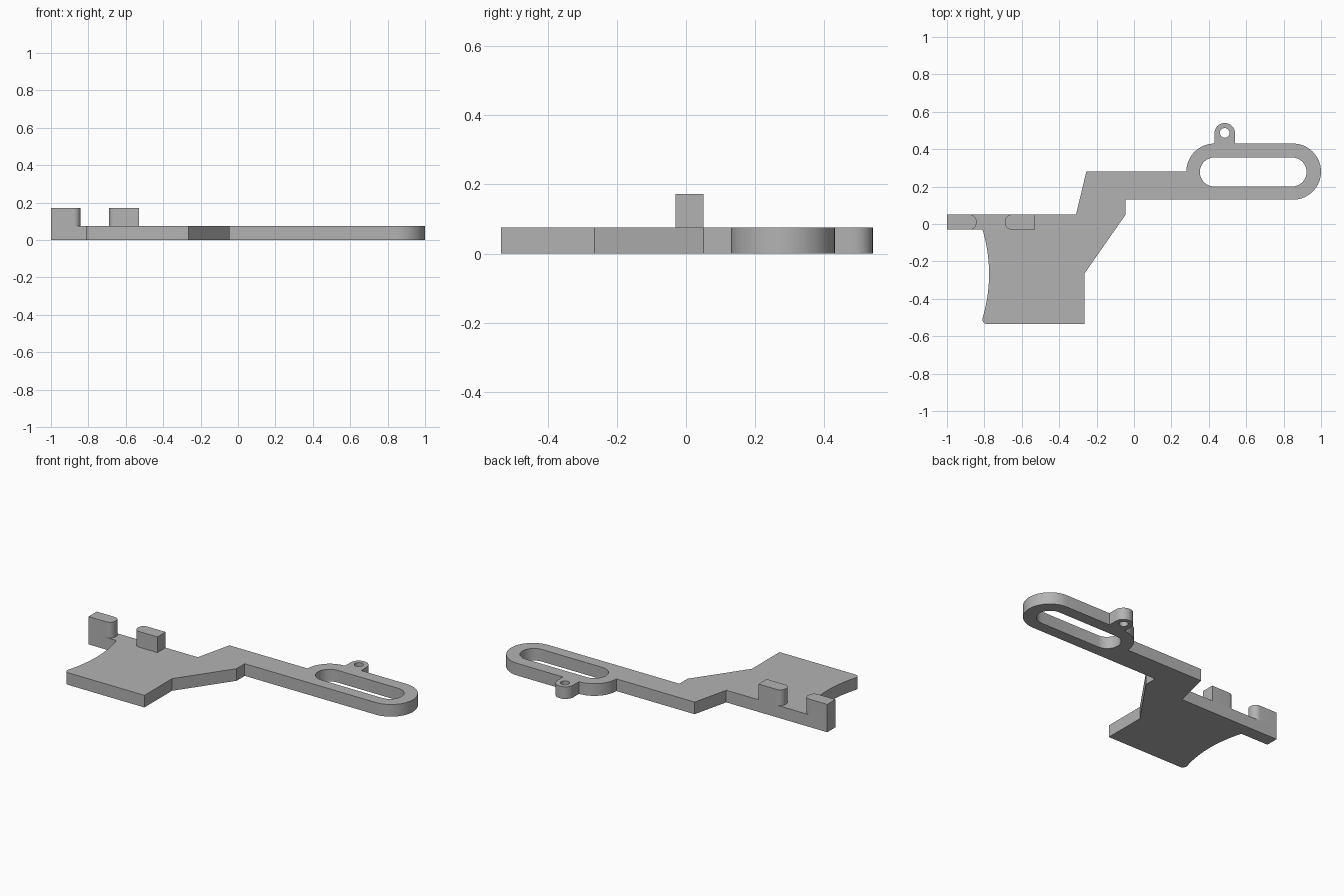
import bpy
import bmesh
from math import cos, sin, radians

cube = bpy.data.objects.get("Cube")
if cube:
    bpy.data.objects.remove(cube, do_unlink=True)

grey = bpy.data.materials.new("plain grey")
grey.use_nodes = True
colour = (0.45, 0.45, 0.45, 1)
grey.diffuse_color = colour
grey.node_tree.nodes["Principled BSDF"].inputs["Base Color"].default_value = colour

THICK = 0.075
PEG_TOP = 0.172


def arc(cx, cy, r, start, end, steps=16):
    """Points along a circular arc, angles in degrees."""
    angles = [radians(start + (end - start) * i / steps) for i in range(steps + 1)]
    return [(cx + r * cos(a), cy + r * sin(a)) for a in angles]


def extrude_profile(name, loops, z0, z1):
    """Fill an outline (later loops are holes) and extrude it from z0 to z1."""
    curve = bpy.data.curves.new(name, 'CURVE')
    curve.dimensions = '2D'
    curve.fill_mode = 'BOTH'
    curve.extrude = (z1 - z0) / 2
    for loop in loops:
        spline = curve.splines.new('POLY')
        spline.points.add(len(loop) - 1)
        for point, (x, y) in zip(spline.points, loop):
            point.co = (x, y, 0, 1)
        spline.use_cyclic_u = True
    temp = bpy.data.objects.new(name + " curve", curve)
    bpy.context.collection.objects.link(temp)
    bpy.context.view_layer.update()
    mesh = bpy.data.meshes.new_from_object(
        temp.evaluated_get(bpy.context.evaluated_depsgraph_get()))
    bpy.data.objects.remove(temp, do_unlink=True)

    # Weld caps to walls and sit the part at its height
    bm = bmesh.new()
    bm.from_mesh(mesh)
    bmesh.ops.remove_doubles(bm, verts=bm.verts, dist=0.0001)
    bmesh.ops.recalc_face_normals(bm, faces=bm.faces)
    bmesh.ops.translate(bm, verts=bm.verts, vec=(0, 0, (z0 + z1) / 2))
    bm.to_mesh(mesh)
    bm.free()
    mesh.name = name
    mesh.materials.clear()
    mesh.materials.append(grey)
    obj = bpy.data.objects.new(name, mesh)
    bpy.context.collection.objects.link(obj)
    bpy.ops.object.select_all(action='DESELECT')
    obj.select_set(True)
    bpy.context.view_layer.objects.active = obj
    bpy.ops.object.shade_smooth_by_angle(angle=radians(30))
    return obj


# Flat bracket plate: arm, slotted end, eyelet tab and handle with hollowed side
outline = (
    [(-1, 0.05), (-0.31, 0.05), (-0.255, 0.28)]
    + arc(0.43, 0.28, 0.15, 180, 90)
    + arc(0.485, 0.485, 0.055, 180, 0)
    + [(0.54, 0.43)]
    + arc(0.85, 0.28, 0.15, 90, -90, 32)
    + [(-0.045, 0.13), (-0.045, 0.05), (-0.265, -0.265), (-0.265, -0.535)]
    + arc(-0.785, -0.51, 0.025, 270, 180, 8)
    + arc(-1.598, -0.267, 0.823, -16.7, 16.7, 24)
    + [(-0.81, -0.03), (-1, -0.03)]
)
slot = arc(0.43, 0.278, 0.078, 90, 270) + arc(0.845, 0.278, 0.078, -90, 90)
eyelet = arc(0.485, 0.487, 0.026, 0, 345, 23)
extrude_profile("bracket_plate", [outline, slot, eyelet], 0, THICK)

# Two upright pegs with their rounded ends facing each other
R = 0.036


def peg(name, flat_x, round_x):
    side = 1 if round_x > flat_x else -1
    cx = round_x - side * R
    lower = arc(cx, -0.03 + R, R, -90, 0, 10)
    upper = arc(cx, 0.05 - R, R, 0, 90, 10)
    end = [(cx + side * (x - cx), y) for x, y in lower + upper]
    extrude_profile(name, [[(flat_x, -0.03)] + end + [(flat_x, 0.05)]], THICK, PEG_TOP)


peg("end_peg", -1, -0.842)
peg("inner_peg", -0.53, -0.69)
